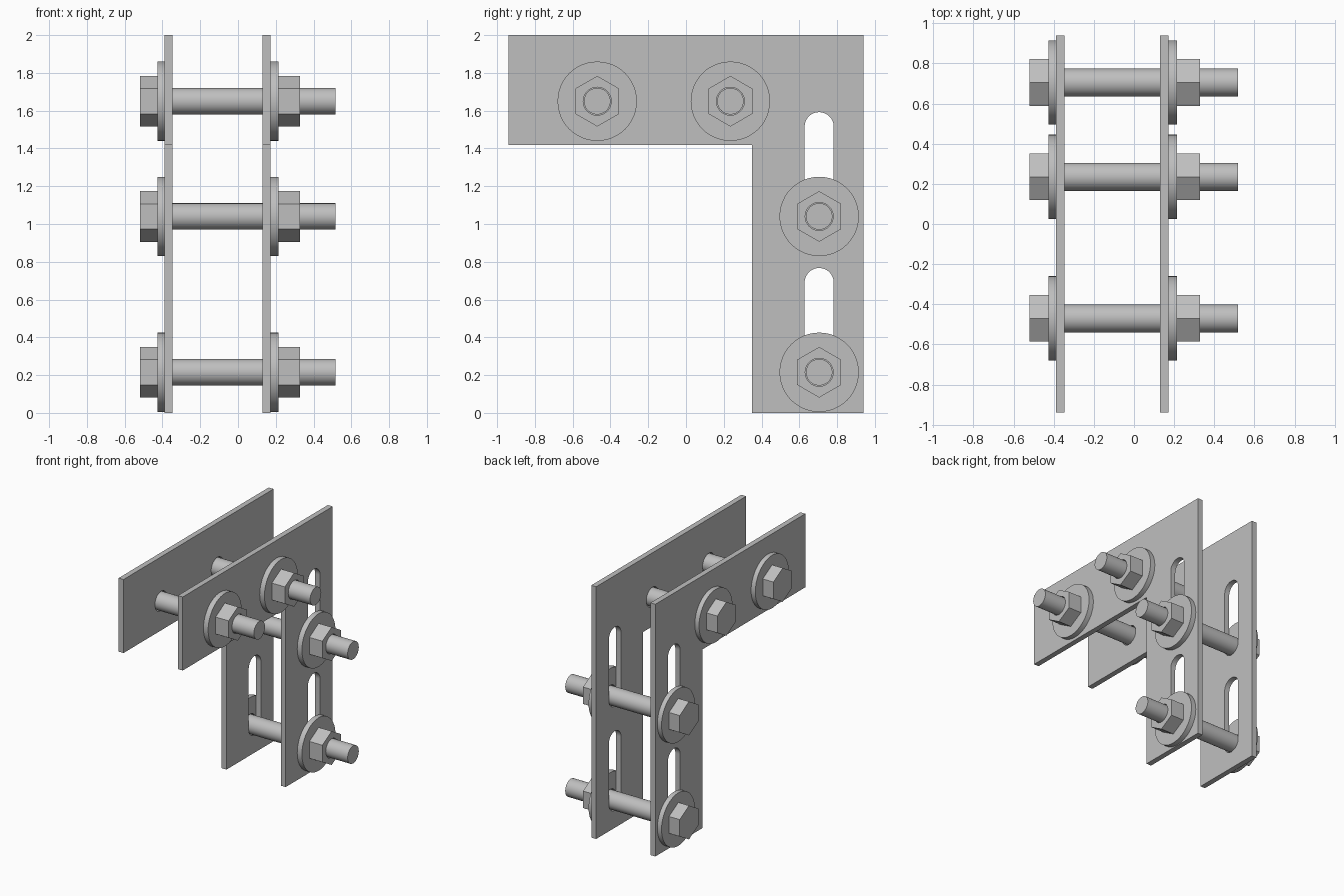
import bpy, bmesh
from math import sin, cos, pi, radians
from mathutils import Vector

cube = bpy.data.objects.get("Cube")
if cube:
    bpy.data.objects.remove(cube, do_unlink=True)

steel = bpy.data.materials.new("grey steel")
steel.use_nodes = True
GREY = (0.52, 0.52, 0.52, 1)
steel.diffuse_color = GREY
steel.node_tree.nodes["Principled BSDF"].inputs["Base Color"].default_value = GREY


def ring(center, radius, sides=48):
    """Points (y, z) of a polygon with one corner straight up."""
    y, z = center
    return [(y + radius * sin(2 * pi * i / sides), z + radius * cos(2 * pi * i / sides))
            for i in range(sides)]


def slot(bottom, length, radius, steps=24):
    """Points (y, z) of an upright slot with round ends."""
    y, z = bottom
    arc = [pi * i / steps for i in range(steps + 1)]
    return ([(y + radius * cos(a), z + length + radius * sin(a)) for a in arc]
            + [(y - radius * cos(a), z - radius * sin(a)) for a in arc])


def slab(name, outline, x0, x1, holes=()):
    """Flat part in the YZ plane, extruded from x0 to x1, with holes."""
    bm = bmesh.new()
    for loop in (outline, *holes):
        verts = [bm.verts.new((x0, y, z)) for y, z in loop]
        for a, b in zip(verts, verts[1:] + verts[:1]):
            bm.edges.new((a, b))
    if holes:
        bmesh.ops.triangle_fill(bm, edges=bm.edges[:], use_beauty=True, normal=Vector((1, 0, 0)))
    else:
        bm.faces.new(verts)
    out = bmesh.ops.extrude_face_region(bm, geom=bm.faces[:], use_keep_orig=True)
    moved = [g for g in out["geom"] if isinstance(g, bmesh.types.BMVert)]
    bmesh.ops.translate(bm, verts=moved, vec=(x1 - x0, 0, 0))
    bmesh.ops.recalc_face_normals(bm, faces=bm.faces[:])
    mesh = bpy.data.meshes.new(name)
    bm.to_mesh(mesh)
    bm.free()
    mesh.materials.append(steel)
    obj = bpy.data.objects.new(name, mesh)
    bpy.context.collection.objects.link(obj)
    bpy.ops.object.select_all(action="DESELECT")
    obj.select_set(True)
    bpy.context.view_layer.objects.active = obj
    bpy.ops.object.shade_smooth_by_angle(angle=radians(30))
    return obj


SHAFT, HOLE, WASHER, HEX = 0.07, 0.077, 0.21, 0.134
arm_bolts = {"arm_front": (-0.47, 1.65), "arm_back": (0.235, 1.65)}
leg_bolts = {"leg_upper": (0.705, 1.04), "leg_lower": (0.705, 0.215)}

# Two L-shaped plates: round holes in the arm, slots in the leg
l_shape = [(-0.94, 2), (0.94, 2), (0.94, 0), (0.35, 0), (0.35, 1.417), (-0.94, 1.417)]
openings = ([ring(c, HOLE) for c in arm_bolts.values()]
            + [slot(c, 0.475, HOLE) for c in leg_bolts.values()])
slab("right_plate", l_shape, 0.13, 0.173, openings)
slab("left_plate", l_shape, -0.389, -0.346, openings)

# Four through bolts, each with a head, two washers and a nut
for place, c in {**arm_bolts, **leg_bolts}.items():
    slab(place + "_bolt_head", ring(c, HEX, 6), -0.52, -0.426)
    slab(place + "_bolt_shaft", ring(c, SHAFT), -0.426, 0.517)
    slab(place + "_head_washer", ring(c, WASHER), -0.426, -0.389, [ring(c, HOLE)])
    slab(place + "_nut_washer", ring(c, WASHER), 0.173, 0.214, [ring(c, HOLE)])
    slab(place + "_nut", ring(c, HEX, 6), 0.214, 0.328, [ring(c, 0.074)])
